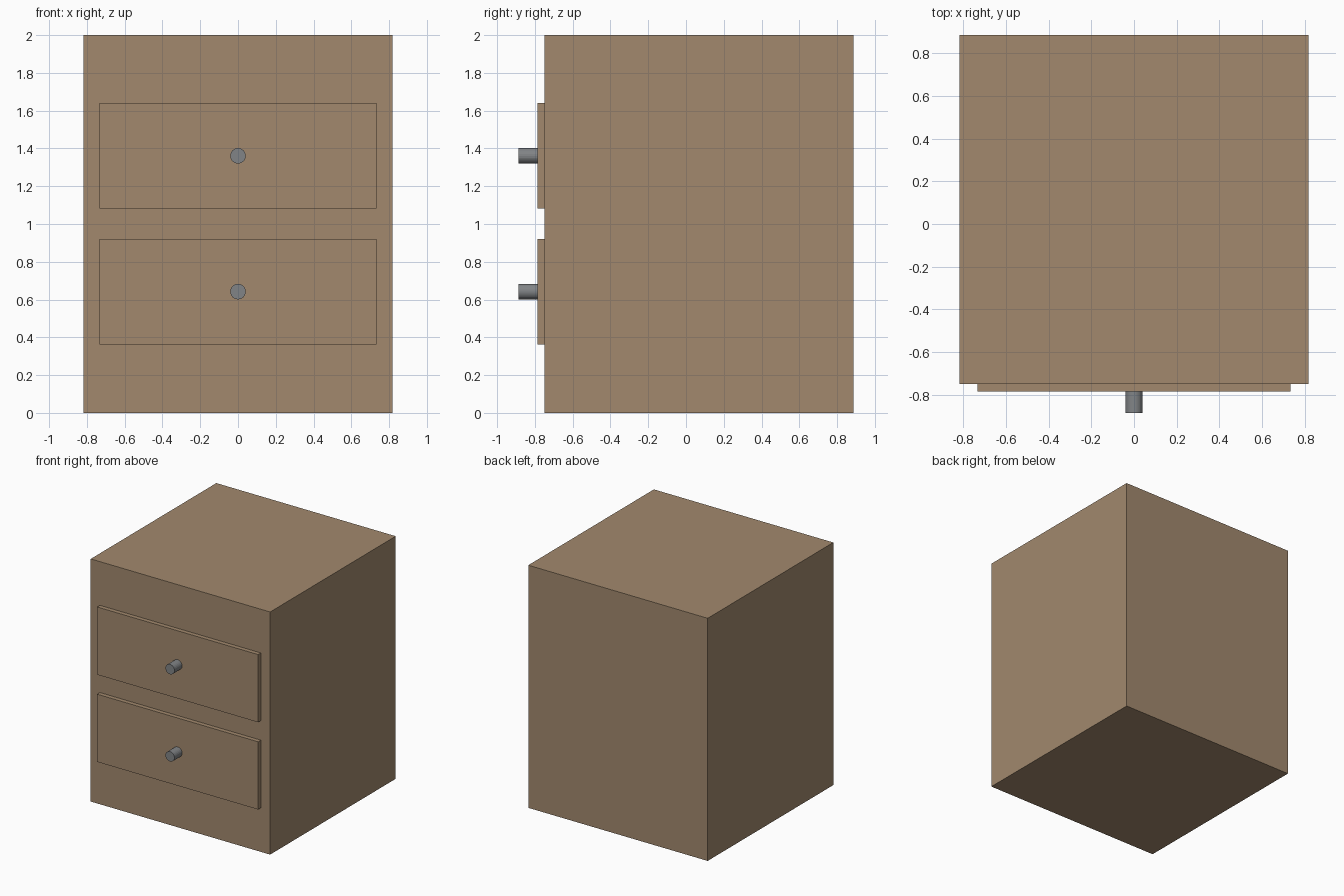
import bpy
import math

if "Cube" in bpy.data.objects:
    bpy.data.objects.remove(bpy.data.objects["Cube"])

wood = bpy.data.materials.new("wood")
wood.diffuse_color = (0.36, 0.25, 0.155, 1)
wood.use_nodes = True
wood.node_tree.nodes["Principled BSDF"].inputs["Base Color"].default_value = wood.diffuse_color
metal = bpy.data.materials.new("metal")
metal.diffuse_color = (0.22, 0.23, 0.24, 1)
metal.use_nodes = True
metal.node_tree.nodes["Principled BSDF"].inputs["Base Color"].default_value = metal.diffuse_color


def box(name, x, y, z):
    """Box spanning the given (min, max) ranges."""
    bpy.ops.mesh.primitive_cube_add(size=1, location=[sum(r) / 2 for r in (x, y, z)])
    ob = bpy.context.object
    ob.name = name
    ob.scale = [r[1] - r[0] for r in (x, y, z)]
    bpy.ops.object.transform_apply(location=False, rotation=False, scale=True)
    ob.data.materials.append(wood)
    return ob


# Cabinet body
FRONT, PANEL, TIP = -0.75, -0.786, -0.886
box("cabinet_body", (-0.818, 0.818), (FRONT, 0.886), (0, 2))

# Drawers, each with a round knob
for label, z in (("lower", 0.642), ("upper", 1.361)):
    box(label + "_drawer_front", (-0.734, 0.734), (PANEL, FRONT), (z - 0.279, z + 0.279))
    bpy.ops.mesh.primitive_cylinder_add(
        vertices=24, radius=0.041, depth=PANEL - TIP,
        location=(0, (PANEL + TIP) / 2, z), rotation=(math.pi / 2, 0, 0))
    knob = bpy.context.object
    knob.name = label + "_drawer_knob"
    knob.data.materials.append(metal)
